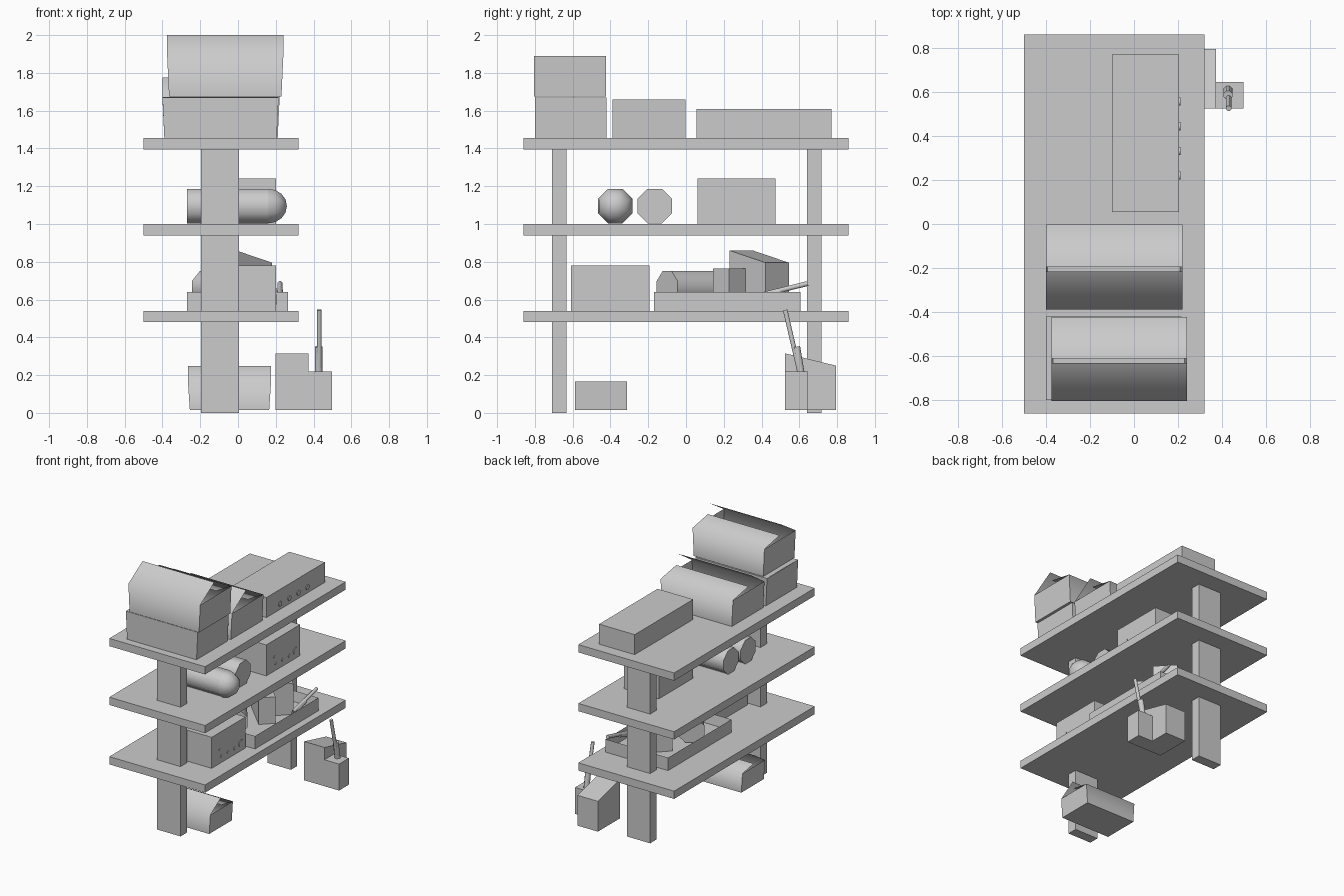
import bpy, bmesh, math
from mathutils import Vector, Matrix

if "Cube" in bpy.data.objects:
    bpy.data.objects.remove(bpy.data.objects["Cube"])

grey = bpy.data.materials.new("plain grey")
grey.use_nodes = True
grey.diffuse_color = (0.6, 0.6, 0.6, 1)
grey.node_tree.nodes["Principled BSDF"].inputs["Base Color"].default_value = (0.6, 0.6, 0.6, 1)


def finish(name, bm, smooth=None):
    bmesh.ops.recalc_face_normals(bm, faces=bm.faces)
    mesh = bpy.data.meshes.new(name)
    bm.to_mesh(mesh)
    bm.free()
    mesh.materials.append(grey)
    obj = bpy.data.objects.new(name, mesh)
    bpy.context.collection.objects.link(obj)
    if smooth:
        bpy.ops.object.select_all(action='DESELECT')
        obj.select_set(True)
        bpy.context.view_layer.objects.active = obj
        bpy.ops.object.shade_smooth_by_angle(angle=math.radians(smooth))
    return obj


def add_box(bm, x, y, z):
    scale = Matrix.Diagonal((x[1] - x[0], y[1] - y[0], z[1] - z[0], 1))
    centre = Vector((sum(x), sum(y), sum(z))) / 2
    return bmesh.ops.create_cube(bm, size=1, matrix=Matrix.Translation(centre) @ scale)["verts"]


def box(name, x, y, z):
    bm = bmesh.new()
    add_box(bm, x, y, z)
    return finish(name, bm)


def rod(name, a, b, radius, sides=8, smooth=50, spin=22.5):
    a, b = Vector(a), Vector(b)
    turn = (b - a).to_track_quat('Z', 'Y').to_matrix().to_4x4()
    bm = bmesh.new()
    bmesh.ops.create_cone(bm, cap_ends=True, segments=sides, radius1=radius, radius2=radius,
                          depth=(b - a).length,
                          matrix=Matrix.Translation((a + b) / 2) @ turn @ Matrix.Rotation(math.radians(spin), 4, 'Z'))
    return finish(name, bm, smooth)


def carton(name, x, y, z, front_tip, back_tip):
    """Open box, slightly wider at the top, with two raised lid flaps."""
    profile = [front_tip, (y[0], z[1]), (y[0], z[0]), (y[1], z[0]), (y[1], z[1]), back_tip]
    bm = bmesh.new()
    ends = []
    for side, sign in ((x[0], 1), (x[1], -1)):
        ends.append([bm.verts.new((side + (0.01 * sign if pz == z[0] else 0), py, pz))
                     for py, pz in profile])
    left, right = ends
    for i in range(5):
        bm.faces.new((left[i], left[i + 1], right[i + 1], right[i]))
    for end in ends:
        bm.faces.new(end[1:5])
    return finish(name, bm, 85)


def radio(name, y0, z0):
    """Cabinet with a dial and small knobs on its right-hand face."""
    box(name + "_cabinet", (-0.1, 0.2), (y0, y0 + 0.415), (z0, z0 + 0.24))
    for i, (dy, dz, r) in enumerate(((0.10, 0.11, 0.01), (0.12, 0.05, 0.012), (0.2, 0.05, 0.012),
                                     (0.28, 0.05, 0.012), (0.355, 0.06, 0.026))):
        rod(f"{name}_knob_{i}", (0.195, y0 + dy, z0 + dz), (0.205, y0 + dy, z0 + dz), r, 12)


def canister(name, matrix):
    """Tall block with a sloping top and a small block beside it."""
    bm = bmesh.new()
    for v in add_box(bm, (0, 0.175), (0, 0.27), (0, 0.3)):
        if v.co.y > 0.2 and v.co.z > 0.2:
            v.co.z -= 0.065
    add_box(bm, (0.175, 0.3), (0, 0.12), (0, 0.205))
    bm.transform(matrix)
    return finish(name, bm)


# Rack
for level, z in (("lower", 0.48), ("middle", 0.94), ("upper", 1.395)):
    box(level + "_shelf", (-0.5, 0.32), (-0.86, 0.86), (z, z + 0.06))
for end, y in (("front", -0.71), ("back", 0.64)):
    box(end + "_post", (-0.195, 0.005), (y, y + 0.077), (0, 1.4))

# Cartons
carton("lower_carton", (-0.4, 0.215), (-0.8, -0.42), (1.455, 1.67), (-0.62, 1.672), (-0.62, 1.672))
carton("stacked_carton", (-0.375, 0.24), (-0.805, -0.423), (1.675, 1.89), (-0.632, 2.0), (-0.61, 1.925))
carton("middle_carton", (-0.4, 0.22), (-0.388, -0.003), (1.455, 1.66), (-0.215, 1.775), (-0.195, 1.695))
carton("floor_carton", (-0.265, 0.175), (-0.588, -0.312), (0.015, 0.165), (-0.462, 0.248), (-0.45, 0.19))

# Long unit on the upper shelf
box("long_unit", (-0.1, 0.205), (0.055, 0.77), (1.455, 1.61))
for i in range(4):
    y = 0.22 + 0.112 * i
    rod(f"long_unit_knob_{i}", (0.2, y, 1.5), (0.211, y, 1.5), 0.02, 8)

# Radios
radio("middle_radio", 0.06, 1.0)
radio("lower_radio", -0.608, 0.54)

# Flasks on the middle shelf
rod("plain_flask", (-0.27, -0.165, 1.095), (0.16, -0.165, 1.095), 0.099)
rod("round_ended_flask", (-0.27, -0.375, 1.095), (0.16, -0.375, 1.095), 0.099)
bm = bmesh.new()
bmesh.ops.create_uvsphere(bm, u_segments=8, v_segments=8, radius=0.099)
bmesh.ops.delete(bm, geom=[v for v in bm.verts if v.co.z < -0.01], context='VERTS')
bm.transform(Matrix.Translation((0.16, -0.375, 1.095)) @ Matrix.Rotation(math.pi / 2, 4, 'Y')
             @ Matrix.Rotation(math.pi / 8, 4, 'Z'))
finish("flask_dome", bm, 60)

# Open tray and its contents
bm = bmesh.new()
verts = add_box(bm, (-0.27, 0.265), (-0.17, 0.605), (0.54, 0.64))
top = [f for f in bm.faces if f.calc_center_median().z > 0.63]
bmesh.ops.inset_region(bm, faces=top, thickness=0.015)
for v in top[0].verts:
    v.co.z = 0.56
finish("tray", bm)
rod("tray_flask", (0.04, -0.1, 0.66), (-0.17, 0.18, 0.66), 0.1)
canister("tray_canister", Matrix.Translation((-0.134, 0.354, 0.56)) @ Matrix.Rotation(-math.pi / 4, 4, 'Z'))
rod("tray_stick", (0.222, 0.36, 0.615), (0.222, 0.645, 0.685), 0.014)
rod("tray_stick_sleeve", (0.222, 0.36, 0.6), (0.222, 0.5, 0.645), 0.018)

# Floor canister with a leaning stick
canister("floor_canister", Matrix.Translation((0.198, 0.525, 0.015)))
rod("floor_stick", (0.43, 0.605, 0.2), (0.43, 0.525, 0.545), 0.013)
rod("floor_stick_sleeve", (0.427, 0.61, 0.2), (0.427, 0.585, 0.35), 0.021)
